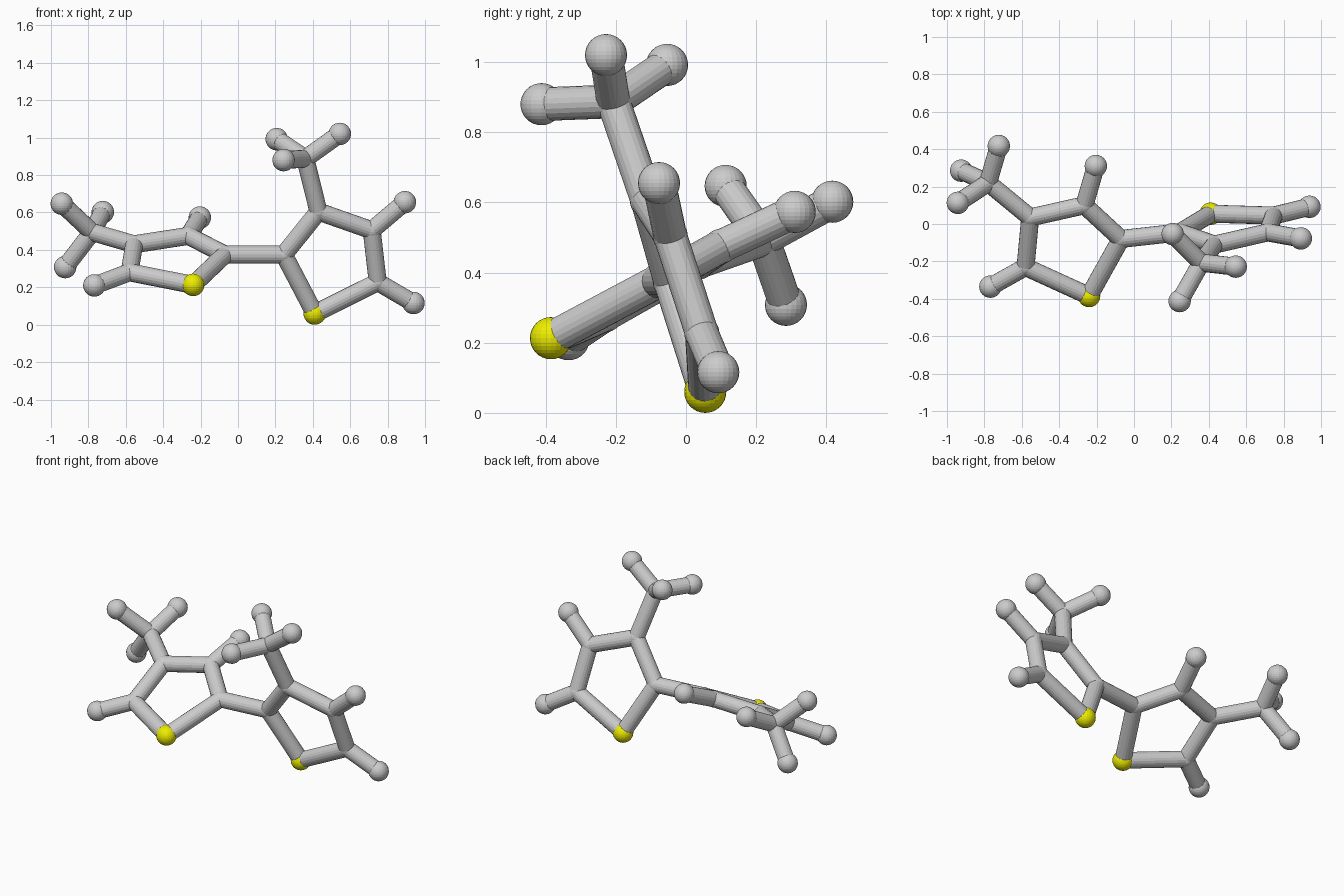
import bpy
from mathutils import Vector

if "Cube" in bpy.data.objects:
    bpy.data.objects.remove(bpy.data.objects["Cube"])

ATOM_R, JOINT_R, BOND_R = 0.06, 0.05, 0.048

yellow = bpy.data.materials.new("sulfur_yellow")
yellow.diffuse_color = (0.85, 0.85, 0.0, 1)
yellow.use_nodes = True
yellow.node_tree.nodes["Principled BSDF"].inputs["Base Color"].default_value = yellow.diffuse_color

# Atom positions: s = sulfur, c/m = carbon, h = hydrogen; a = left ring, b = right ring
atoms = {
    "s_a": (-0.24, -0.385, 0.213),
    "c1_a": (-0.07, -0.08, 0.375),
    "c2_a": (-0.265, 0.10, 0.475),
    "c3_a": (-0.555, 0.035, 0.43),
    "c4_a": (-0.58, -0.23, 0.28),
    "m_a": (-0.78, 0.22, 0.495),
    "h1_a": (-0.204, 0.31, 0.573),
    "h2_a": (-0.768, -0.335, 0.21),
    "h3_a": (-0.942, 0.113, 0.647),
    "h4_a": (-0.723, 0.417, 0.602),
    "h5_a": (-0.924, 0.285, 0.308),
    "s_b": (0.41, 0.055, 0.06),
    "c1_b": (0.245, -0.045, 0.375),
    "c2_b": (0.43, -0.11, 0.605),
    "c3_b": (0.715, -0.045, 0.505),
    "c4_b": (0.747, 0.045, 0.228),
    "m_b": (0.36, -0.207, 0.888),
    "h1_b": (0.892, -0.077, 0.655),
    "h2_b": (0.938, 0.092, 0.116),
    "h3_b": (0.207, -0.054, 0.992),
    "h4_b": (0.544, -0.228, 1.02),
    "h5_b": (0.244, -0.412, 0.88),
}

# Bonds shared by both rings, then the differing side groups
ring = [("s", "c1"), ("c1", "c2"), ("c2", "c3"), ("c3", "c4"), ("c4", "s"),
        ("m", "h3"), ("m", "h4"), ("m", "h5"), ("c4", "h2")]
bonds = [(p + s, q + s) for s in ("_a", "_b") for p, q in ring]
bonds += [("c1_a", "c1_b"), ("c3_a", "m_a"), ("c2_a", "h1_a"),
          ("c2_b", "m_b"), ("c3_b", "h1_b")]

KIND = {"s": "sulfur", "c": "ring_carbon", "m": "methyl_carbon", "h": "hydrogen"}


def add_atom(key, pos):
    kind = KIND[key[0]]
    r = JOINT_R if "carbon" in kind else ATOM_R
    bpy.ops.mesh.primitive_uv_sphere_add(segments=24, ring_count=16, radius=r, location=pos)
    ob = bpy.context.object
    ob.name = f"{kind}_{key}"
    if kind == "sulfur":
        ob.data.materials.append(yellow)


def add_bond(p, q):
    a, b = Vector(atoms[p]), Vector(atoms[q])
    d = b - a
    bpy.ops.mesh.primitive_cylinder_add(vertices=20, radius=BOND_R, depth=d.length,
                                        location=(a + b) / 2)
    ob = bpy.context.object
    ob.name = f"bond_{p}_{q}"
    ob.rotation_euler = d.to_track_quat("Z", "Y").to_euler()


for key, pos in atoms.items():
    add_atom(key, pos)
for p, q in bonds:
    add_bond(p, q)
